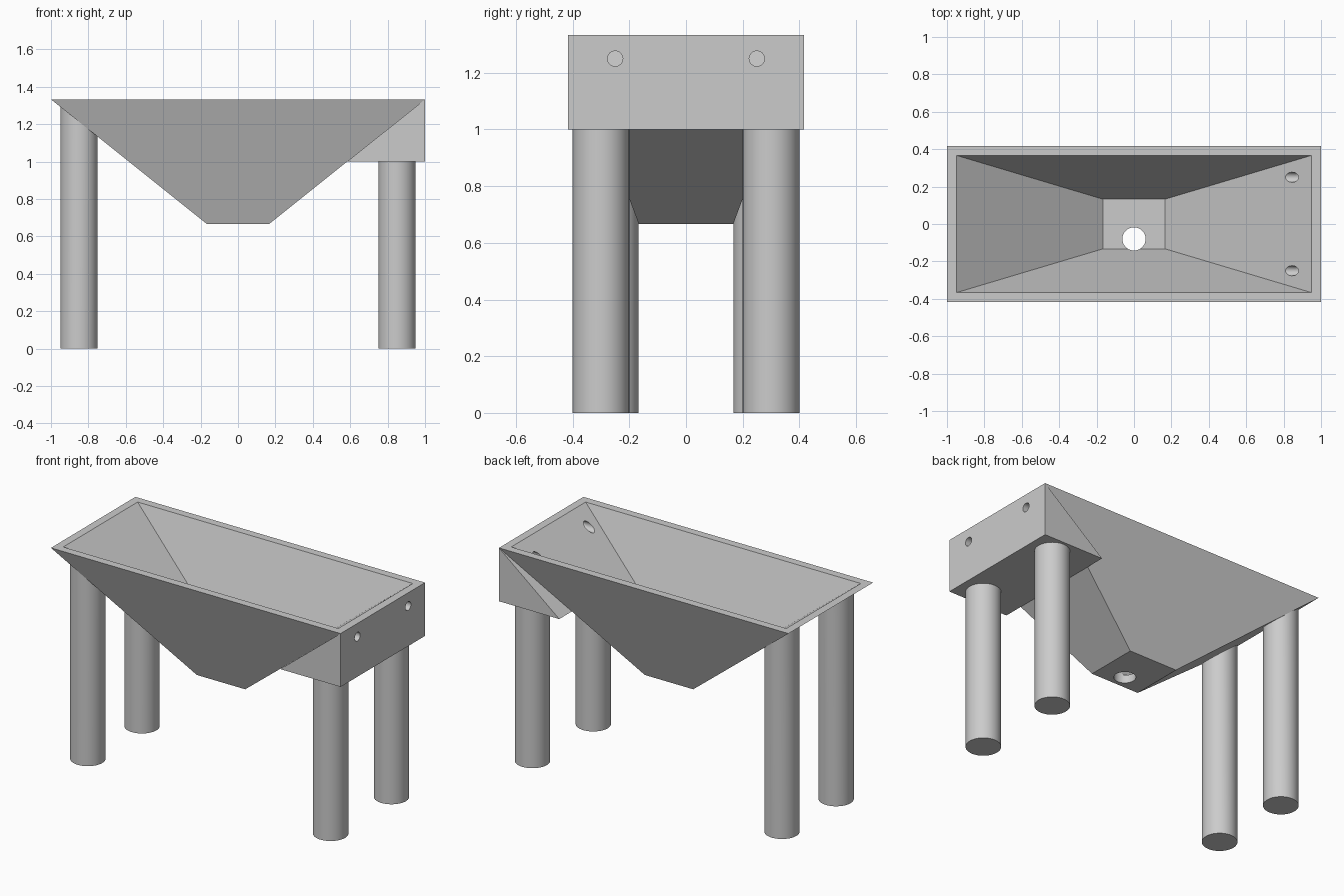
import bpy, bmesh, math
from mathutils import Matrix

if "Cube" in bpy.data.objects:
    bpy.data.objects.remove(bpy.data.objects["Cube"])

grey = bpy.data.materials.new("light grey")
grey.diffuse_color = (0.60, 0.60, 0.60, 1)
grey.use_nodes = True
grey.node_tree.nodes["Principled BSDF"].inputs["Base Color"].default_value = grey.diffuse_color

TOP, BOTTOM, FLOOR = 1.333, 0.667, 0.717
SLOPE = (TOP - BOTTOM) / (1 - 0.167)   # rise of the outer end walls


def make(name, bm):
    bmesh.ops.recalc_face_normals(bm, faces=bm.faces)
    mesh = bpy.data.meshes.new(name)
    bm.to_mesh(mesh)
    bm.free()
    mesh.materials.append(grey)
    obj = bpy.data.objects.new(name, mesh)
    bpy.context.collection.objects.link(obj)
    return obj


def cylinder(bm, r, depth, matrix, sides=48):
    bmesh.ops.create_cone(bm, cap_ends=True, segments=sides, radius1=r,
                          radius2=r, depth=depth, matrix=matrix)


def ring(bm, hx, hy, z):
    return [bm.verts.new((sx * hx, sy * hy, z))
            for sx, sy in ((-1, -1), (1, -1), (1, 1), (-1, 1))]


# Hopper: outer shell, rim, inner shell and floor
bm = bmesh.new()
rings = [ring(bm, 0.167, 0.167, BOTTOM), ring(bm, 1, 0.4167, TOP),
         ring(bm, 0.95, 0.367, TOP), ring(bm, 0.167, 0.133, FLOOR)]
for a, b in zip(rings, rings[1:]):
    for i in range(4):
        j = (i + 1) % 4
        bm.faces.new((a[i], a[j], b[j], b[i]))
bm.faces.new(rings[0])
bm.faces.new(rings[3])
hopper = make("hopper", bm)

# Wedge block under the right end of the hopper
bm = bmesh.new()
inner = 1 - (TOP - 1.0) / SLOPE
sides = [[bm.verts.new((x, y, z)) for x, z in ((1, TOP), (1, 1.0), (inner, 1.0))]
         for y in (-0.4167, 0.4167)]
for s in sides:
    bm.faces.new(s)
for i in range(3):
    j = (i + 1) % 3
    bm.faces.new((sides[0][i], sides[0][j], sides[1][j], sides[1][i]))
wedge = make("end_block", bm)

# Cutter: two overflow holes through the right end, one drain in the floor
bm = bmesh.new()
for y in (-0.25, 0.25):
    cylinder(bm, 0.027, 0.5, Matrix.Translation((0.95, y, 1.25))
             @ Matrix.Rotation(math.pi / 2, 4, 'Y'), 32)
cylinder(bm, 0.062, 0.2, Matrix.Translation((0, -0.08, 0.65)))
cutter = make("hole_cutter", bm)
cutter.hide_render = True
cutter.hide_set(True)
for obj in (hopper, wedge):
    mod = obj.modifiers.new("holes", 'BOOLEAN')
    mod.operation = 'DIFFERENCE'
    mod.solver = 'EXACT'
    mod.object = cutter

# Apply the cuts, then smooth only the hole walls
for obj in (hopper, wedge):
    bpy.ops.object.select_all(action='DESELECT')
    bpy.context.view_layer.objects.active = obj
    obj.select_set(True)
    bpy.ops.object.modifier_apply(modifier="holes")
    bpy.ops.object.shade_smooth_by_angle(angle=math.radians(20))

# Legs: right pair stops at the block, left pair is cut to the sloping wall
for side, x, y in (("right", 0.85, 0.3), ("left", -0.85, 0.267)):
    for end, sy in (("front", -1), ("back", 1)):
        bm = bmesh.new()
        cylinder(bm, 0.1, 1.0, Matrix.Translation((x, sy * y, 0.5)))
        if side == "left":
            for v in bm.verts:
                if v.co.z > 0.5:
                    v.co.z = TOP + (-v.co.x - 1) * SLOPE + 0.01
        leg = make(f"{end}_{side}_leg", bm)
        bpy.ops.object.select_all(action='DESELECT')
        bpy.context.view_layer.objects.active = leg
        leg.select_set(True)
        bpy.ops.object.shade_smooth_by_angle(angle=math.radians(30))
